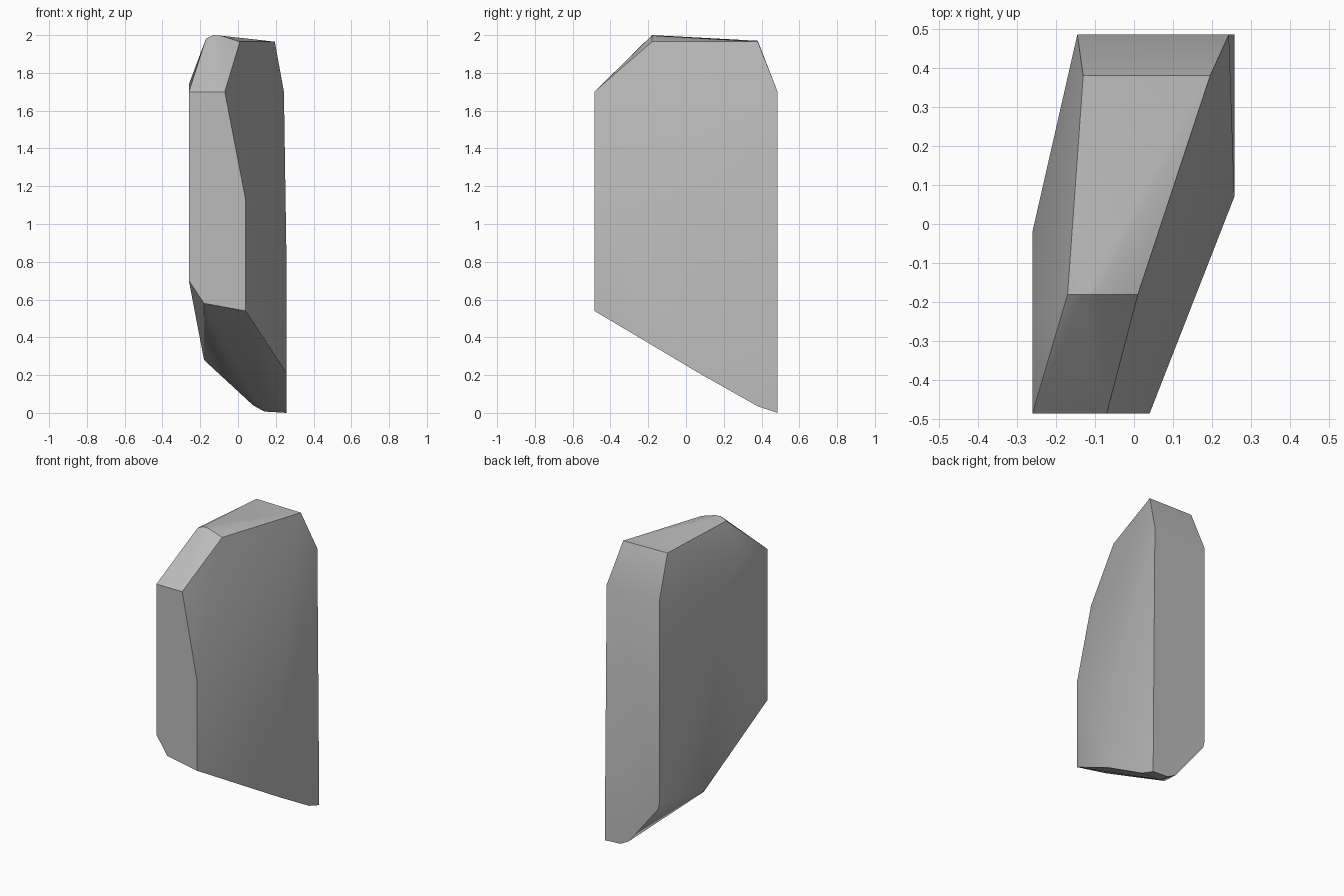
import bpy, bmesh, math

cube = bpy.data.objects.get("Cube")
if cube:
    bpy.data.objects.remove(cube, do_unlink=True)

FRONT, BACK, LEFT, RIGHT = -0.485, 0.485, 0.257, -0.26


def profile(y, outline):
    """Place an (x, z) outline on the plane at depth y."""
    return [(x, y, z) for x, z in outline]


# Flat front and back facets of the stone
front_facet = profile(FRONT, [(RIGHT, 0.7), (RIGHT, 1.7), (-0.07, 1.7),
                              (0.04, 1.13), (0.04, 0.54), (-0.18, 0.58)])
back_facet = profile(BACK, [(0.243, 1.7), (-0.145, 1.7), (-0.145, 0.35),
                            (-0.135, 0.31), (0.08, 0.04), (0.14, 0.007),
                            (LEFT, 0), (LEFT, 0.63)])

# Crown: softened front ridge and a straight rear edge
crown = profile(-0.18, [(-0.17, 1.98), (-0.13, 2), (-0.09, 1.997), (0.01, 1.965)])
crown += profile(0.38, [(-0.13, 1.97), (0.195, 1.965)])

# Corners where the side facets break
left_corner = [(LEFT, 0.07, 0.21), (LEFT, 0.07, 0.79)]
right_corner = [(RIGHT, -0.02, 1.61), (RIGHT, -0.25, 1.74)]

# Sloping underside
underside = [(-0.18, 0.07, 0.28), (0.08, 0.38, 0.06), (0.12, 0.39, 0.035),
             (LEFT, 0.38, 0.035)]

# Wrap the corner points in one convex stone
bm = bmesh.new()
for point in front_facet + back_facet + crown + left_corner + right_corner + underside:
    bm.verts.new(point)
bmesh.ops.convex_hull(bm, input=bm.verts)
bmesh.ops.delete(bm, geom=[v for v in bm.verts if not v.link_faces], context='VERTS')
bmesh.ops.dissolve_limit(bm, angle_limit=math.radians(1),
                         verts=bm.verts, edges=bm.edges)
bmesh.ops.recalc_face_normals(bm, faces=bm.faces)
mesh = bpy.data.meshes.new("standing_stone")
bm.to_mesh(mesh)
bm.free()

stone = bpy.data.objects.new("standing_stone", mesh)
bpy.context.collection.objects.link(stone)

# Plain grey stone
grey = bpy.data.materials.new("stone_grey")
grey.use_nodes = True
grey.diffuse_color = (0.5, 0.5, 0.5, 1)
grey.node_tree.nodes["Principled BSDF"].inputs["Base Color"].default_value = grey.diffuse_color
mesh.materials.append(grey)

# Soft small facets, crisp main edges
bpy.ops.object.select_all(action='DESELECT')
stone.select_set(True)
bpy.context.view_layer.objects.active = stone
bpy.ops.object.shade_smooth_by_angle(angle=math.radians(30))
